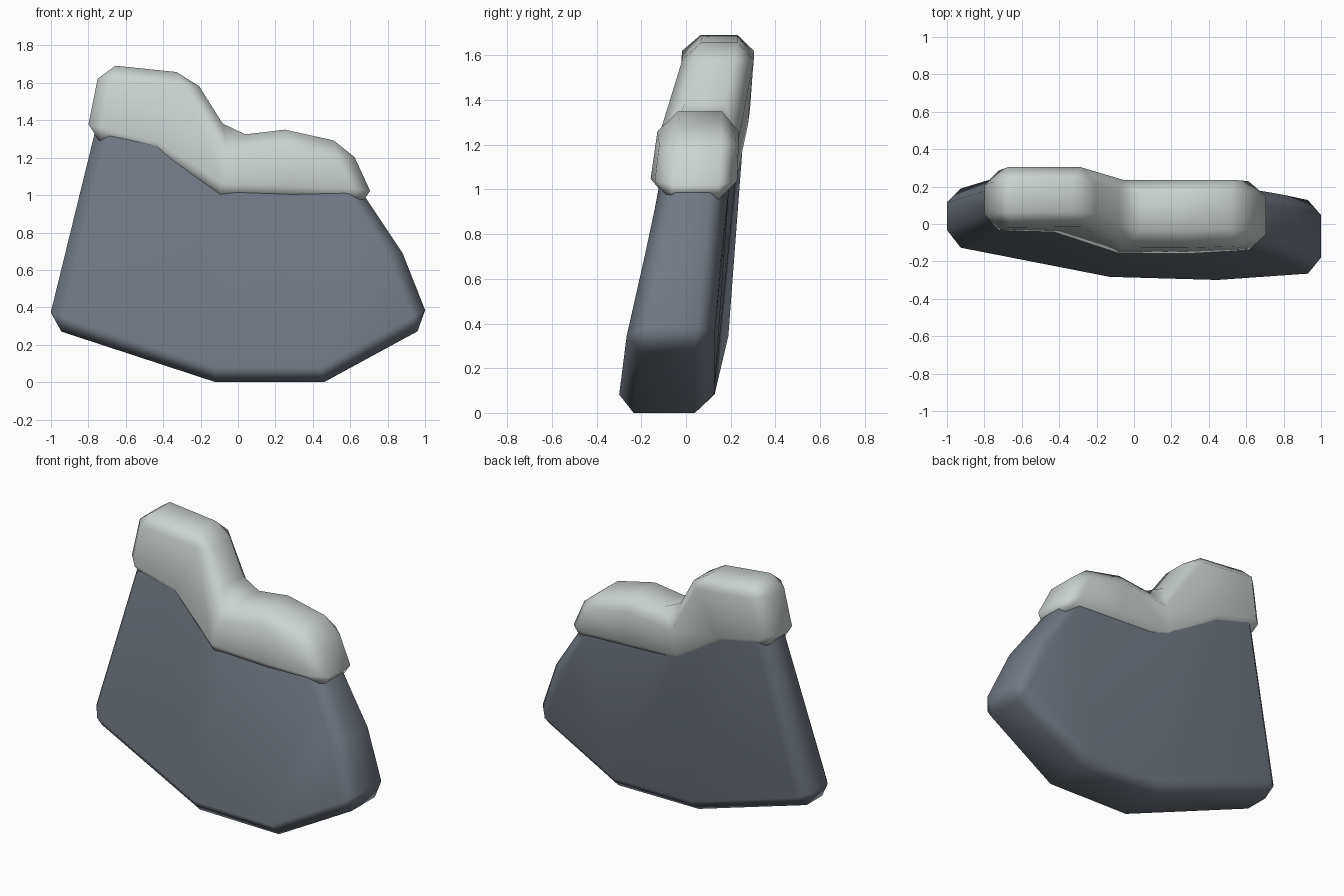
import bpy, bmesh, math

if "Cube" in bpy.data.objects:
    bpy.data.objects.remove(bpy.data.objects["Cube"])


def material(name, rgb):
    m = bpy.data.materials.new(name)
    m.diffuse_color = (*rgb, 1)
    m.use_nodes = True
    m.node_tree.nodes["Principled BSDF"].inputs["Base Color"].default_value = m.diffuse_color
    return m


def slab(name, outline, patches, mat):
    """Closed slab: each outline row is x, z, front y, back y; patches split the two big faces."""
    bm = bmesh.new()
    front = [bm.verts.new((x, f, z)) for x, z, f, b in outline]
    back = [bm.verts.new((x, b, z)) for x, z, f, b in outline]
    n = len(outline)
    for i in range(n):
        j = (i + 1) % n
        bm.faces.new((front[i], front[j], back[j], back[i]))
    for p in patches:
        bm.faces.new([front[i] for i in p])
        bm.faces.new([back[i] for i in reversed(p)])
    bmesh.ops.recalc_face_normals(bm, faces=bm.faces)
    for f in bm.faces:
        f.smooth = True
    me = bpy.data.meshes.new(name)
    bm.to_mesh(me)
    bm.free()
    me.materials.append(mat)
    ob = bpy.data.objects.new(name, me)
    bpy.context.collection.objects.link(ob)
    bev = ob.modifiers.new("chamfer", 'BEVEL')
    bev.width = 0.08
    bev.segments = 1
    bev.limit_method = 'ANGLE'
    bev.angle_limit = math.radians(32)
    wn = ob.modifiers.new("soft_shading", 'WEIGHTED_NORMAL')
    wn.keep_sharp = True
    return ob


stone = material("slate_grey", (0.165, 0.19, 0.225))
snow = material("snow_white", (0.6, 0.65, 0.635))

# Leaning rock slab, its top hidden in the snow
rock_outline = [
    (-1.02, 0.295, -0.12, 0.19), (-0.12, 0.0, -0.30, 0.12),
    (0.46, 0.0, -0.315, 0.12), (1.03, 0.31, -0.275, 0.12),
    (0.88, 0.69, -0.20, 0.16), (0.60, 1.11, -0.10, 0.20),
    (-0.05, 1.20, -0.085, 0.21), (-0.28, 1.42, 0.0, 0.26),
    (-0.72, 1.52, 0.02, 0.28)]
slab("rock", rock_outline,
     [(0, 1, 7, 8), (1, 2, 6, 7), (2, 5, 6), (2, 3, 4, 5)], stone)

# Stepped snow cap
cap_outline = [
    (-0.815, 1.30, -0.035, 0.285), (-0.735, 1.70, -0.015, 0.31),
    (-0.25, 1.65, -0.01, 0.31), (-0.04, 1.315, -0.11, 0.24),
    (0.25, 1.35, -0.115, 0.24), (0.59, 1.275, -0.105, 0.24),
    (0.74, 0.95, -0.145, 0.225), (0.30, 0.965, -0.17, 0.225),
    (-0.10, 0.98, -0.17, 0.225), (-0.46, 1.215, -0.05, 0.27)]
slab("snow_cap", cap_outline,
     [(0, 1, 2, 9), (2, 3, 8, 9), (3, 4, 7, 8), (4, 5, 6, 7)], snow)
